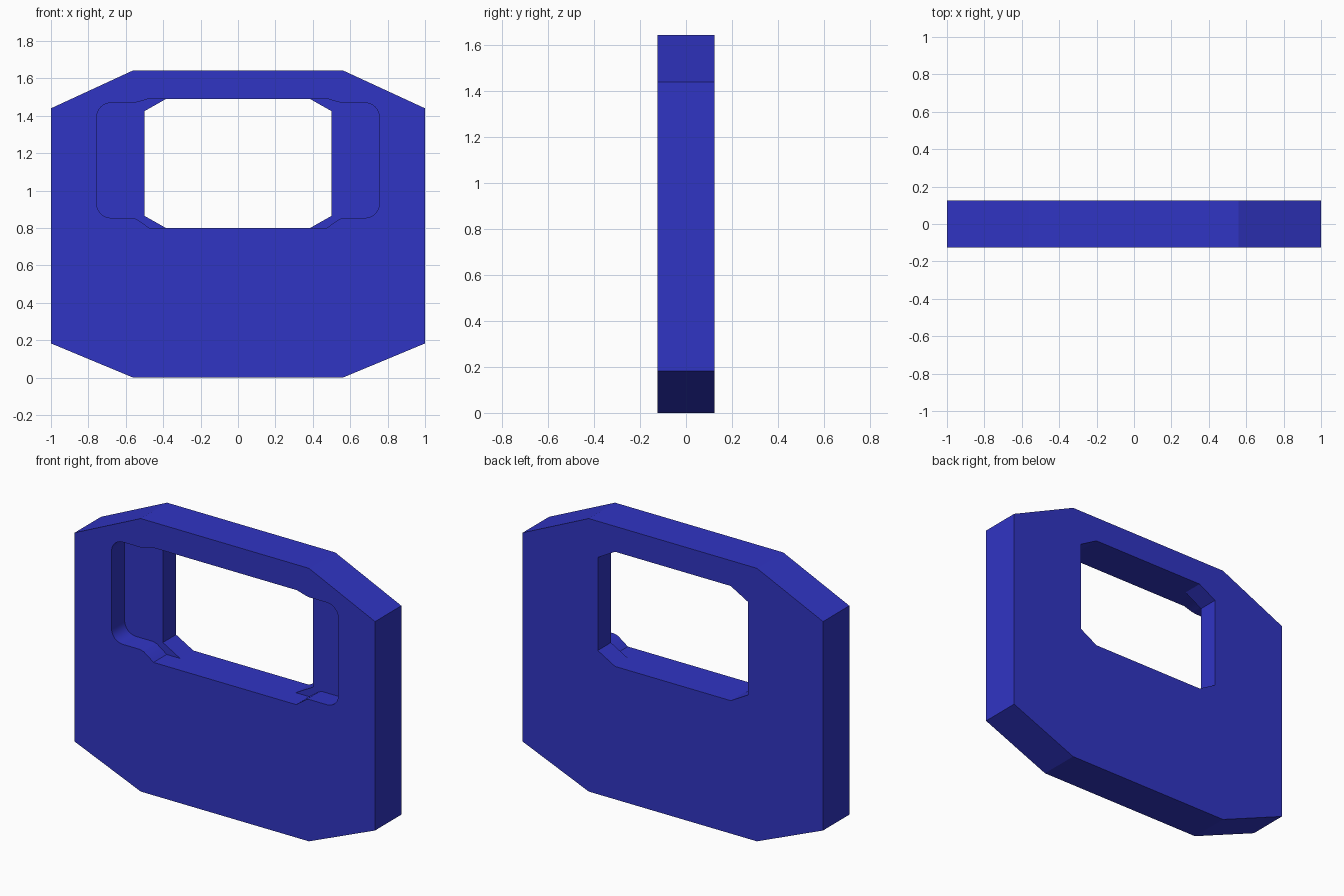
import bpy, bmesh
from math import sin, cos, pi

if "Cube" in bpy.data.objects:
    bpy.data.objects.remove(bpy.data.objects["Cube"])

FRONT, FLOOR, BACK = -0.125, 0.0, 0.125


def arc(cx, cz, r, start, n=6):
    """Quarter circle of (x, z) points, counter-clockwise from start."""
    return [(cx + r * cos(start + pi / 2 * i / n), cz + r * sin(start + pi / 2 * i / n))
            for i in range(n + 1)]


# Right-half profiles, counter-clockwise from bottom centre to top centre
outer = [(0, 0), (0.56, 0), (1, 0.183), (1, 1.44), (0.56, 1.643), (0, 1.643)]
window = [(0, 0.8), (0.385, 0.8), (0.5, 0.865), (0.5, 1.425), (0.385, 1.49), (0, 1.49)]
pocket = ([(0, 0.8), (0.385, 0.8), (0.475, 0.8), (0.495, 0.815), (0.54, 0.847), (0.565, 0.854)]
          + arc(0.68, 0.929, 0.075, -pi / 2) + arc(0.68, 1.394, 0.075, 0)
          + [(0.56, 1.469), (0.535, 1.474), (0.48, 1.49), (0.385, 1.49), (0, 1.49)])

bm = bmesh.new()
verts = {}


def vert(p, y):
    key = (round(p[0], 5), y, round(p[1], 5))
    if key not in verts:
        verts[key] = bm.verts.new(key)
    return verts[key]


def cap(points, y):
    bm.faces.new([vert(p, y) for p in points])


def wall(chain, y0, y1):
    for a, b in zip(chain, chain[1:]):
        bm.faces.new([vert(a, y0), vert(a, y1), vert(b, y1), vert(b, y0)])


# Front face, pocket floor and back face
cap(outer + pocket[::-1], FRONT)
cap(pocket[1:-1] + window[-3:1:-1], FLOOR)
cap((outer + window[::-1])[::-1], BACK)
# Outer rim, pocket rim and window rim
wall(outer, FRONT, BACK)
wall(pocket[::-1], FRONT, FLOOR)
wall(window[::-1], FLOOR, BACK)

mesh = bpy.data.meshes.new("window_plate")
bm.to_mesh(mesh)
bm.free()
plate = bpy.data.objects.new("window_plate", mesh)
bpy.context.collection.objects.link(plate)

# Left half
mirror = plate.modifiers.new("mirror", 'MIRROR')
mirror.use_clip = True

# Blue finish
blue = bpy.data.materials.new("blue")
blue.diffuse_color = (0.03, 0.035, 0.55, 1)
blue.use_nodes = True
blue.node_tree.nodes["Principled BSDF"].inputs["Base Color"].default_value = blue.diffuse_color
mesh.materials.append(blue)

bpy.context.view_layer.objects.active = plate
plate.select_set(True)
bpy.ops.object.shade_smooth_by_angle(angle=pi / 9)
